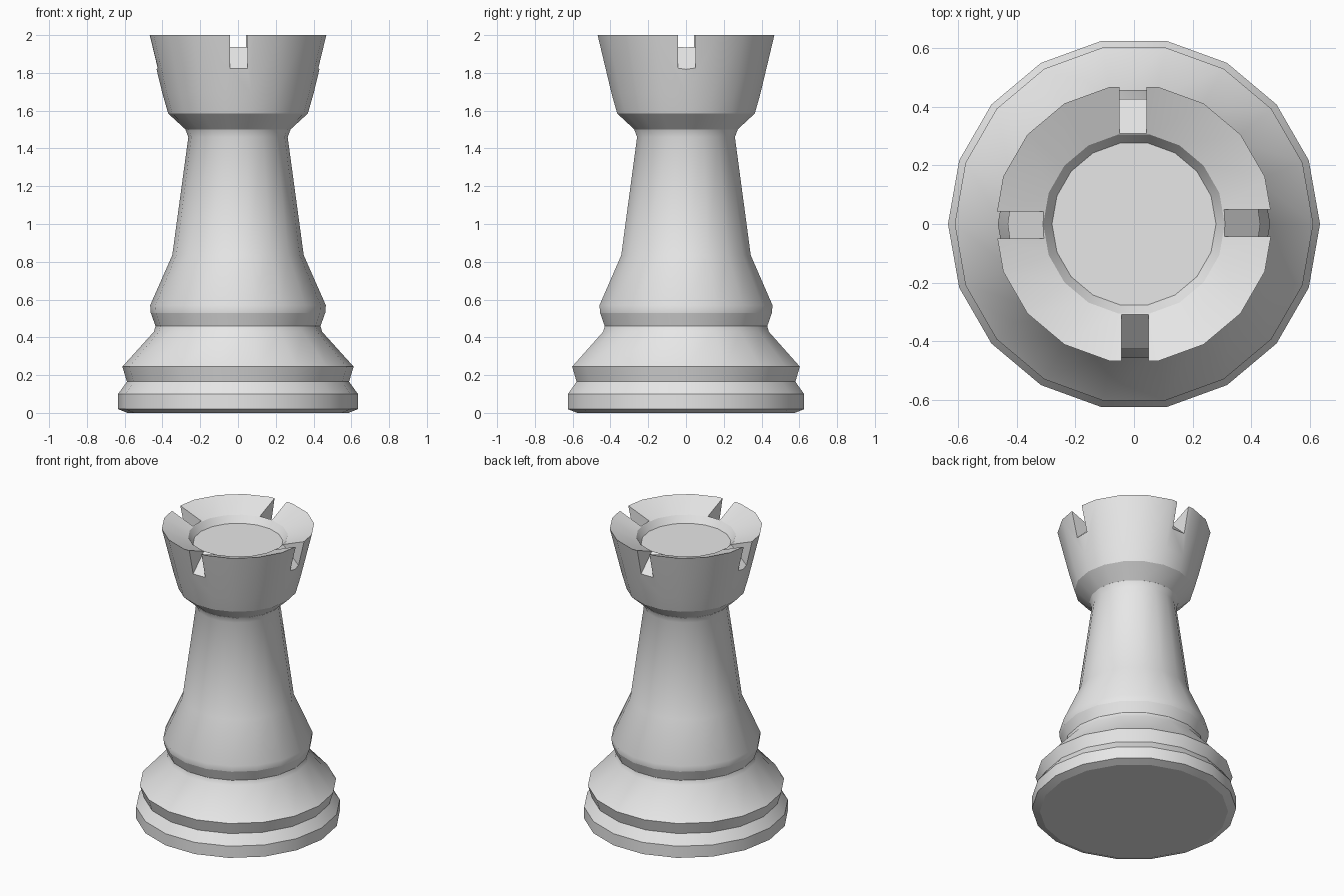
import bpy, bmesh, math

if "Cube" in bpy.data.objects:
    bpy.data.objects.remove(bpy.data.objects["Cube"])

SIDES = 18

grey = bpy.data.materials.new("light_grey")
grey.diffuse_color = (0.8, 0.8, 0.8, 1)
grey.use_nodes = True
grey.node_tree.nodes["Principled BSDF"].inputs["Base Color"].default_value = grey.diffuse_color


def make_object(name, bm):
    bmesh.ops.recalc_face_normals(bm, faces=bm.faces)
    mesh = bpy.data.meshes.new(name)
    bm.to_mesh(mesh)
    bm.free()
    mesh.materials.append(grey)
    obj = bpy.data.objects.new(name, mesh)
    bpy.context.collection.objects.link(obj)
    return obj


def lathe(name, profile):
    """Spin (radius, height, sharp) points into a closed, faceted solid."""
    bm = bmesh.new()
    rings = []
    for r, z, _ in profile:
        angles = [math.tau * i / SIDES for i in range(SIDES)]
        rings.append([bm.verts.new((r * math.cos(a), r * math.sin(a), z)) for a in angles])
    for low, high in zip(rings, rings[1:]):
        for i in range(SIDES):
            j = (i + 1) % SIDES
            bm.faces.new((low[i], low[j], high[j], high[i])).smooth = True
    bm.faces.new(rings[0][::-1])
    bm.faces.new(rings[-1])
    for ring, (_, _, sharp) in zip(rings, profile):
        for i in range(SIDES):
            bm.edges.get((ring[i], ring[(i + 1) % SIDES])).smooth = not sharp
    return make_object(name, bm)


# Stepped foot, collar and tapering shaft
lathe("base_and_shaft", [
    (0.585, 0.0, True), (0.635, 0.02, True), (0.635, 0.10, True),
    (0.588, 0.165, True), (0.612, 0.245, True), (0.445, 0.43, False),
    (0.437, 0.46, True), (0.462, 0.53, True), (0.465, 0.57, False),
    (0.348, 0.835, False), (0.263, 1.46, False), (0.278, 1.50, True),
    (0.25, 1.54, True),
])

# Flared crown with a shallow dished top
crown = lathe("crown", [
    (0.277, 1.50, True), (0.37, 1.585, True), (0.40, 1.69, False),
    (0.475, 2.0, True), (0.31, 1.935, False), (0.28, 1.89, True),
])

# Four wedge cutters: notch floors slope down outwards
bm = bmesh.new()
wedge = [(0.30, 1.945), (0.50, 1.753), (0.50, 2.1), (0.30, 2.1)]
for k in range(4):
    c, s = math.cos(k * math.pi / 2), math.sin(k * math.pi / 2)
    sides = [[bm.verts.new((r * c - t * s, r * s + t * c, z)) for r, z in wedge]
             for t in (-0.042, 0.05)]
    bm.faces.new(sides[0])
    bm.faces.new(sides[1][::-1])
    for i in range(4):
        j = (i + 1) % 4
        bm.faces.new((sides[0][i], sides[0][j], sides[1][j], sides[1][i]))
cutter = make_object("notch_cutter", bm)

# Cut the notches into the crown
mod = crown.modifiers.new("notches", "BOOLEAN")
mod.operation = "DIFFERENCE"
mod.solver = "EXACT"
mod.object = cutter
bpy.context.view_layer.objects.active = crown
crown.select_set(True)
bpy.ops.object.modifier_apply(modifier=mod.name)
bpy.data.objects.remove(cutter)
bpy.ops.object.shade_smooth_by_angle(angle=math.radians(28))
